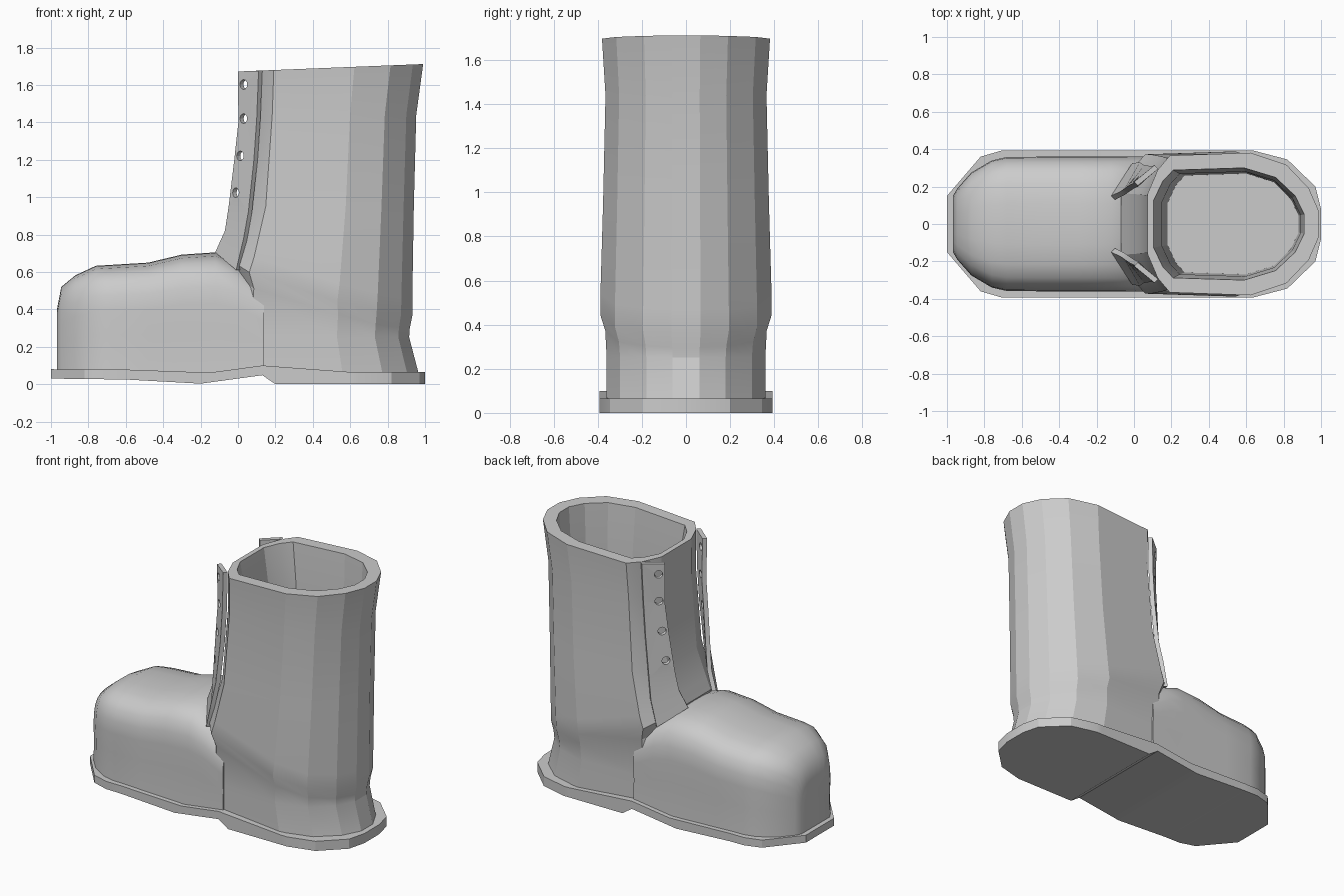
import bpy, bmesh, math
from mathutils import Vector

if "Cube" in bpy.data.objects:
    bpy.data.objects.remove(bpy.data.objects["Cube"])


def loft(name, rings, angle=30):
    """Skin closed rings of equal length into a capped solid."""
    bm = bmesh.new()
    rows = [[bm.verts.new(p) for p in r] for r in rings]
    n = len(rows[0])
    for a, b in zip(rows, rows[1:]):
        for i in range(n):
            j = (i + 1) % n
            bm.faces.new((a[i], a[j], b[j], b[i]))
    bm.faces.new(rows[0][::-1])
    bm.faces.new(rows[-1])
    bmesh.ops.recalc_face_normals(bm, faces=bm.faces)
    me = bpy.data.meshes.new(name)
    bm.to_mesh(me)
    bm.free()
    ob = bpy.data.objects.new(name, me)
    bpy.context.collection.objects.link(ob)
    bpy.ops.object.select_all(action='DESELECT')
    ob.select_set(True)
    bpy.context.view_layer.objects.active = ob
    bpy.ops.object.shade_smooth_by_angle(angle=math.radians(angle))
    return ob


def interp(table, t):
    """Piecewise linear lookup in (key, value) pairs sorted by key."""
    if t <= table[0][0]:
        return table[0][1]
    for (a, va), (b, vb) in zip(table, table[1:]):
        if t <= b:
            return va + (vb - va) * (t - a) / (b - a)
    return table[-1][1]


# Sole: rectangular sections along x with arched waist and heel notch
sole_w = [(-1, .15), (-.82, .36), (-.71, .392), (.64, .392), (.82, .345), (.97, .2), (1, .08)]
sole_lo = [(-1, .03), (-.6, .025), (-.2, .003), (.13, .048), (.2, 0), (1, 0)]
sole_hi = [(-1, .08), (-.6, .078), (-.15, .062), (.13, .1), (.6, .065), (1, .065)]
xs = sorted({x for t in (sole_w, sole_lo, sole_hi) for x, _ in t})
rings = []
for x in xs:
    w, lo, hi = (interp(t, x) for t in (sole_w, sole_lo, sole_hi))
    rings.append([(x, -w, lo), (x, w, lo), (x, w, hi), (x, -w, hi)])
loft("sole", rings, 25)

# Foot: arch-shaped sections from toe to instep (x, half width, height)
foot = [(-.968, .15, .40), (-.945, .19, .52), (-.87, .275, .582), (-.76, .34, .633),
        (-.68, .358, .638), (-.48, .36, .65), (-.3, .36, .693), (-.12, .361, .705),
        (.0, .362, .66), (.14, .362, .54)]
arch = [(1, 0), (.985, .35), (1, .58), (.985, .72), (.92, .84), (.8, .92), (.6, .97), (.3, .995)]
rings = []
for x, w, h in foot:
    half = [(w * a, .06 + (h - .06) * b) for a, b in arch]
    rings.append([(x, y, z) for y, z in half] + [(x, 0, h)] +
                 [(x, -y, z) for y, z in reversed(half)])
loft("foot", rings, 40)

# Shaft: rounded outline stacked from heel to rim, then down the inside
outline = [(0, .42), (.06, .76), (.13, .96), (.6, 1), (.81, .83), (.94, .5), (1, .17)]


def shaft_ring(xf, xb, w, zf):
    half = [(xf + (xb - xf) * u, w * v) for u, v in outline]
    pts = half + [(x, -y) for x, y in reversed(half)]
    return [(x, y, zf(x)) for x, y in pts]


seam = [(-.1, .69), (-.02, .62), (.15, .51), (.78, .35), (1, .33)]
along = lambda d: lambda x: interp(seam, x) + d
level = lambda a, b: lambda x: a + (b - a) * x
rim = level(1.672, 1.712)
loft("shaft", [
    shaft_ring(-.05, .965, .36, level(.06, .06)),
    shaft_ring(-.05, .915, .36, level(.26, .25)),
    shaft_ring(-.04, .918, .366, along(-.04)),
    shaft_ring(-.07, .932, .388, along(.03)),
    shaft_ring(-.04, .932, .388, along(.13)),
    shaft_ring(.03, .94, .376, level(.95, .95)),
    shaft_ring(.068, .953, .365, level(1.44, 1.44)),
    shaft_ring(.072, .99, .381, rim),
    shaft_ring(.105, .91, .30, rim),
    shaft_ring(.15, .89, .28, level(1.4, 1.4)),
    shaft_ring(.18, .88, .27, level(.1, .1)),
], 18)

# Lace flaps: (tip x, y, z) and (attached edge x, y, z)
flap = [((0, .225, 1.672), (.11, .315, 1.676)),
        ((.002, .22, 1.4), (.10, .31, 1.42)),
        ((-.02, .21, 1.2), (.085, .31, 1.2)),
        ((-.05, .19, .95), (.055, .315, .92)),
        ((-.07, .175, .82), (.03, .33, .78)),
        ((-.122, .15, .705), (-.01, .325, .61))]
inward = Vector((.02, -.02, 0))
rings = []
for a, b in flap:
    a, b = Vector(a), Vector(b)
    rings.append([a, b, b + inward, a + inward])
flaps = loft("lace_flaps", rings, 25)

# Eyelet holes through the flaps
tips = sorted((a[2], Vector(a)) for a, b in flap)
backs = sorted((a[2], Vector(b)) for a, b in flap)
for z in (1.6, 1.415, 1.22, 1.03):
    a, b = interp(tips, z), interp(backs, z)
    d = b - a
    normal = Vector((-d.y, d.x, 0))
    bpy.ops.mesh.primitive_cylinder_add(vertices=12, radius=.026, depth=.12,
                                        location=a.lerp(b, .28),
                                        rotation=normal.to_track_quat('Z', 'Y').to_euler())
    cutter = bpy.context.object
    cutter.name = "eyelet_cutter"
    cutter.hide_render = True
    cutter.display_type = 'WIRE'
    mod = flaps.modifiers.new("eyelet", 'BOOLEAN')
    mod.operation = 'DIFFERENCE'
    mod.solver = 'EXACT'
    mod.object = cutter
mirror = flaps.modifiers.new("mirror", 'MIRROR')
mirror.use_axis = (False, True, False)
